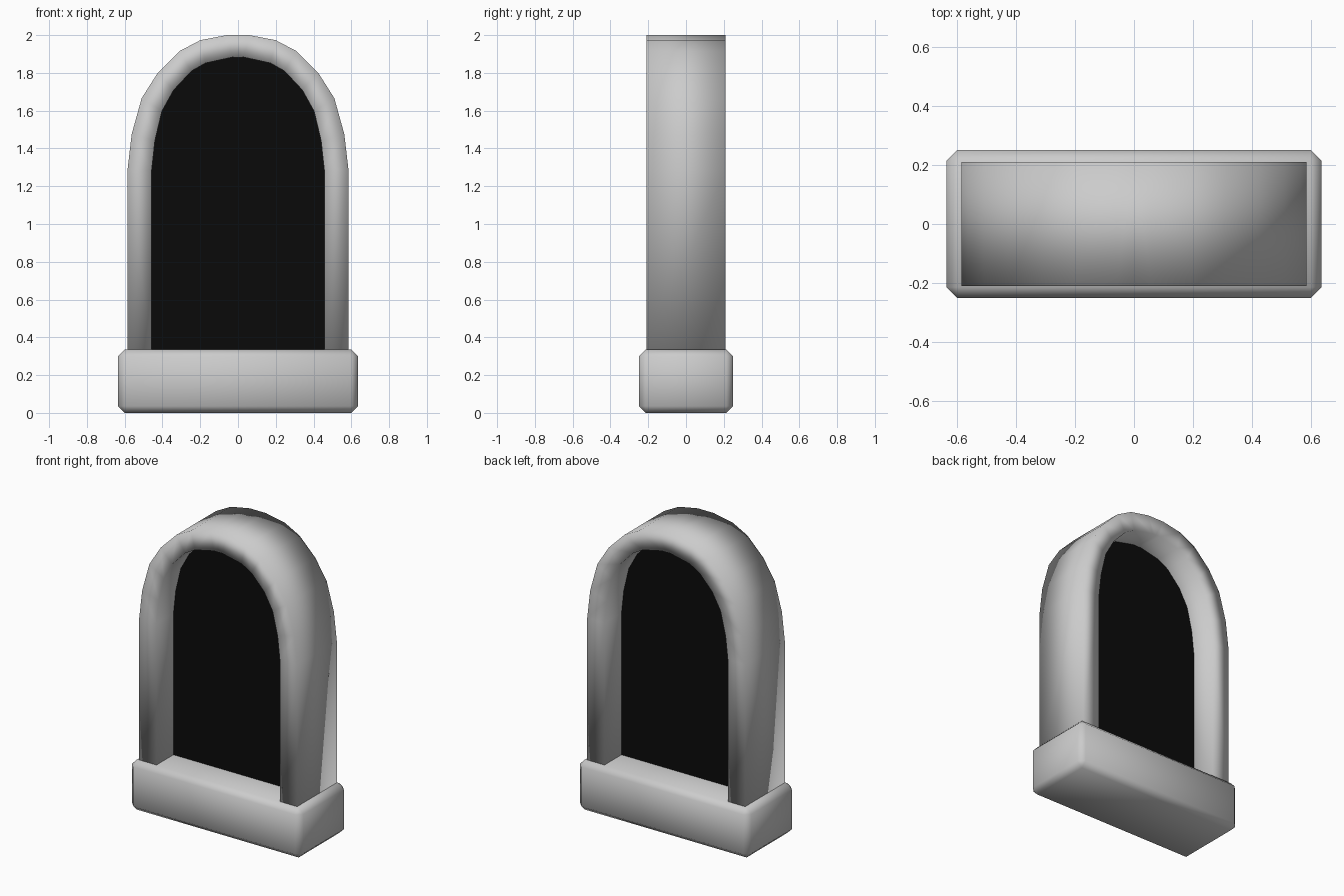
import bpy, bmesh

if "Cube" in bpy.data.objects:
    bpy.data.objects.remove(bpy.data.objects["Cube"])

BASE_TOP = 0.335
FRAME_Y = 0.21      # half depth of the arch
PANEL_Y = 0.03      # half thickness of the dark infill

# Right half of the arch, from foot to crown (x, z)
OUTER = [(0.585, 0.32), (0.585, 1.285), (0.563, 1.475), (0.51, 1.666),
         (0.425, 1.80), (0.31, 1.915), (0.20, 1.973), (0.06, 2.0), (0.0, 2.0)]
INNER = [(0.457, 0.32), (0.457, 1.285), (0.44, 1.44), (0.403, 1.597),
         (0.34, 1.71), (0.246, 1.81), (0.172, 1.852), (0.03, 1.883), (0.0, 1.882)]


def finish(name, bm, smooth):
    bmesh.ops.recalc_face_normals(bm, faces=bm.faces)
    for f in bm.faces:
        f.smooth = smooth
    mesh = bpy.data.meshes.new(name)
    bm.to_mesh(mesh)
    bm.free()
    obj = bpy.data.objects.new(name, mesh)
    bpy.context.collection.objects.link(obj)
    return obj


# Base: chamfered block with soft shading
bm = bmesh.new()
bmesh.ops.create_cube(bm, size=1)
for v in bm.verts:
    v.co.x *= 1.27
    v.co.y *= 0.5
    v.co.z = (v.co.z + 0.5) * BASE_TOP
bmesh.ops.bevel(bm, geom=bm.edges[:], offset=0.036, segments=1,
                affect='EDGES', profile=0.5)
finish("base", bm, True)

# Arch frame: half of a square-section band, mirrored across x
bm = bmesh.new()
rings = []
for (ox, oz), (ix, iz) in zip(OUTER, INNER):
    rings.append([bm.verts.new(c) for c in (
        (ox, -FRAME_Y, oz), (ox, FRAME_Y, oz),
        (ix, FRAME_Y, iz), (ix, -FRAME_Y, iz))])
for a, b in zip(rings, rings[1:]):
    for i in range(4):
        j = (i + 1) % 4
        bm.faces.new((a[i], a[j], b[j], b[i]))
bm.faces.new(rings[0])
arch = finish("arch_frame", bm, True)
mirror = arch.modifiers.new("Mirror", 'MIRROR')
mirror.use_clip = True

# Dark infill panel: the opening's outline given a thin depth
outline = INNER + [(-x, z) for x, z in reversed(INNER[:-1])]
bm = bmesh.new()
face = bm.faces.new([bm.verts.new((x, -PANEL_Y, z)) for x, z in outline])
ext = bmesh.ops.extrude_face_region(bm, geom=[face], use_keep_orig=True)
for v in ext["geom"]:
    if isinstance(v, bmesh.types.BMVert):
        v.co.y = PANEL_Y
panel = finish("dark_panel", bm, False)
black = bpy.data.materials.new("black")
black.diffuse_color = (0.003, 0.003, 0.003, 1)
black.use_nodes = True
black.node_tree.nodes["Principled BSDF"].inputs["Base Color"].default_value = black.diffuse_color
panel.data.materials.append(black)
